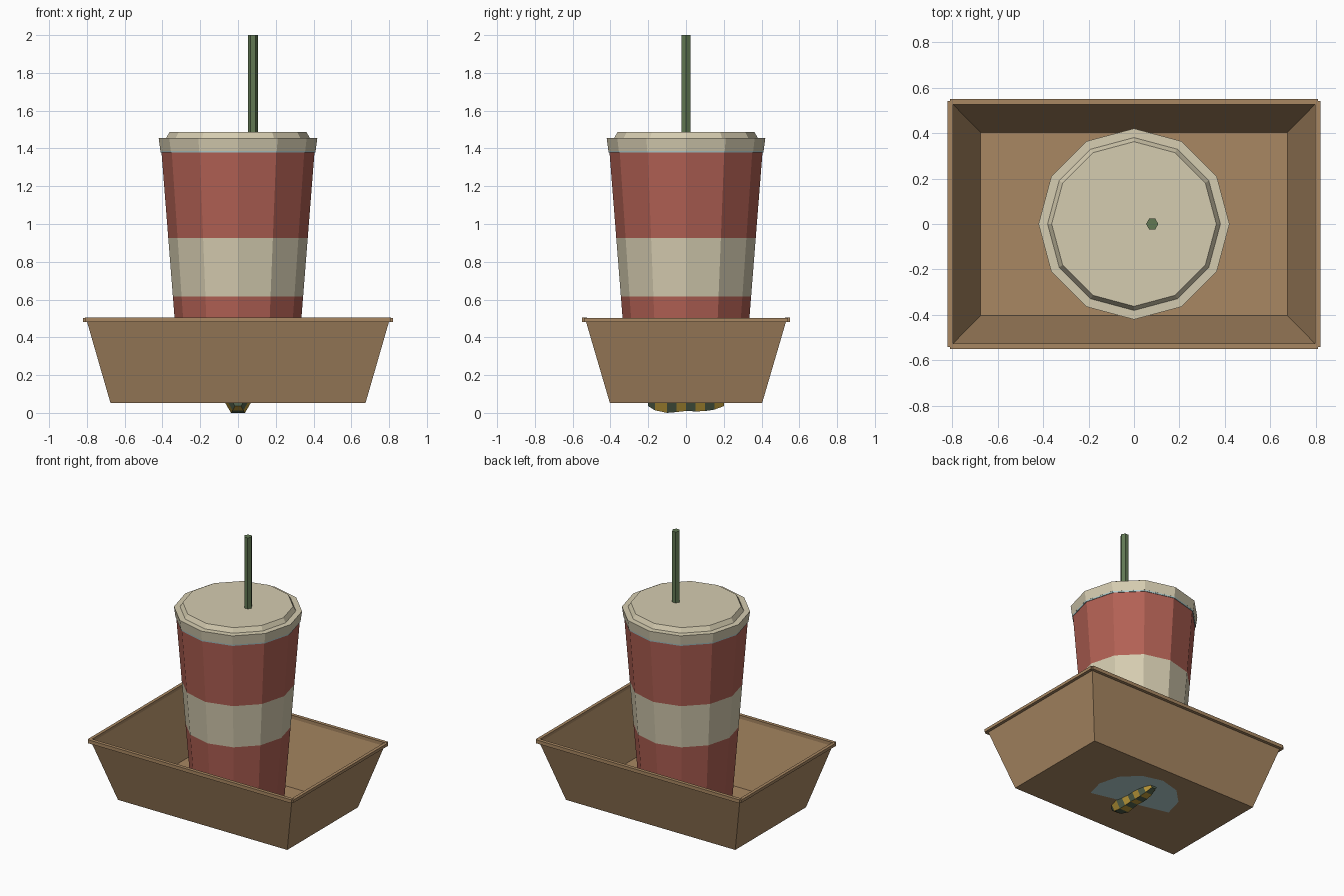
import bpy, bmesh, math
from mathutils import Vector

if "Cube" in bpy.data.objects:
    bpy.data.objects.remove(bpy.data.objects["Cube"])


def colour(name, r, g, b):
    def lin(c):
        c /= 255
        return c / 12.92 if c < 0.04045 else ((c + 0.055) / 1.055) ** 2.4
    m = bpy.data.materials.new(name)
    m.diffuse_color = (lin(r), lin(g), lin(b), 1)
    m.use_nodes = True
    m.node_tree.nodes["Principled BSDF"].inputs["Base Color"].default_value = m.diffuse_color
    return m


TAN = colour("cardboard tan", 168, 135, 98)
RED = colour("cup red", 178, 97, 84)
CREAM = colour("cream", 213, 204, 176)
GREEN = colour("straw green", 98, 121, 84)
PALE = colour("pale blue", 180, 208, 208)
GOLD = colour("gold", 196, 160, 60)
DARK = colour("dark green", 84, 100, 78)


def finish(bm, name, mats, normals=True):
    if normals:
        bmesh.ops.recalc_face_normals(bm, faces=bm.faces)
    me = bpy.data.meshes.new(name)
    bm.to_mesh(me)
    bm.free()
    for m in mats:
        me.materials.append(m)
    ob = bpy.data.objects.new(name, me)
    bpy.context.collection.objects.link(ob)
    return ob


def bridge(bm, rings, rule=lambda i, j: 0):
    """Join successive vertex rings with quads coloured by rule(ring, side)."""
    n = len(rings[0])
    for i in range(len(rings) - 1):
        for j in range(n):
            k = (j + 1) % n
            f = bm.faces.new((rings[i][j], rings[i][k], rings[i + 1][k], rings[i + 1][j]))
            f.material_index = rule(i, j)


def turned(name, profile, sides, mats, bands=None, centre=(0, 0), cap_bottom=True, cap_top=True):
    """Faceted turned shape from (radius, z) pairs; bands gives a colour per step."""
    bm = bmesh.new()
    rings = [[bm.verts.new((centre[0] + r * math.cos(2 * math.pi * j / sides),
                            centre[1] + r * math.sin(2 * math.pi * j / sides), z))
              for j in range(sides)] for r, z in profile]
    bridge(bm, rings, lambda i, j: bands[i] if bands else 0)
    if cap_bottom:
        bm.faces.new(rings[0])
    if cap_top:
        bm.faces.new(rings[-1])
    return finish(bm, name, mats)


def box(name, lo, hi, mat):
    bm = bmesh.new()
    bmesh.ops.create_cube(bm, size=1)
    for v in bm.verts:
        v.co = Vector([(a + b) / 2 + c * (b - a) for a, b, c in zip(lo, hi, v.co)])
    return finish(bm, name, [mat])


# Tray: thin sloping walls around a flat floor
bm = bmesh.new()
corners = [(-1, -1), (1, -1), (1, 1), (-1, 1)]
rings = [[bm.verts.new((sx * w, sy * d, z)) for sx, sy in corners]
         for w, d, z in ((0.675, 0.403, 0.052), (0.80, 0.53, 0.485))]
bridge(bm, rings)
bm.faces.new(rings[0])
finish(bm, "tray", [TAN])

# Tray rim: four bars with slightly stepped corners
for s, side in ((-1, "front"), (1, "back")):
    y = sorted((s * 0.525, s * 0.55))
    box("tray_rim_" + side, (-0.81, y[0], 0.48), (0.81, y[1], 0.505), TAN)
for s, side in ((-1, "left"), (1, "right")):
    x = sorted((s * 0.797, s * 0.82))
    box("tray_rim_" + side, (x[0], -0.54, 0.482), (x[1], 0.54, 0.503), TAN)

# Cup: tapered body with a cream band and a pale lip under the lid
def cup_r(z):
    return 0.30 + (z - 0.05) * 0.079

turned("cup", [(cup_r(z), z) for z in (0.054, 0.617, 0.925, 1.38)], 12,
       [RED, CREAM], [0, 1, 0], cap_bottom=False)
turned("cup_lip", [(0.409, 1.378), (0.411, 1.39)], 12, [PALE])

# Lid: flared skirt, flat shoulder and raised top
turned("lid", [(0.411, 1.387), (0.42, 1.455), (0.38, 1.456), (0.362, 1.488)], 12, [CREAM])

# Straw
turned("straw", [(0.027, 1.40), (0.027, 2.0)], 6, [GREEN], centre=(0.08, 0))

# Exposed part of the cup base showing through the tray underside
bm = bmesh.new()
bmesh.ops.create_circle(bm, cap_ends=True, segments=12, radius=0.295)
bmesh.ops.translate(bm, verts=bm.verts, vec=(0, 0, 0.0495))
bmesh.ops.bisect_plane(bm, geom=bm.verts[:] + bm.edges[:] + bm.faces[:],
                       plane_co=(0, -0.07, 0), plane_no=(-0.237, -1, 0), clear_outer=True)
for f in bm.faces:
    f.normal_update()
    if f.normal.z > 0:
        f.normal_flip()
finish(bm, "cup_base", [PALE], normals=False)

# Striped lump poking out below the tray: a bumpy six-sided tube along y
bm = bmesh.new()
spine = [(-0.20, 0.030), (-0.165, 0.055), (-0.10, 0.071), (-0.05, 0.066), (0.0, 0.059),
         (0.05, 0.062), (0.10, 0.060), (0.15, 0.051), (0.20, 0.030)]
rings = [[bm.verts.new((1.03 * r * math.cos(j * math.pi / 3), y,
                        0.0615 + r * math.sin(j * math.pi / 3)))
          for j in range(6)] for y, r in spine]
bridge(bm, rings, lambda i, j: (i + j) % 2)
for ring in (rings[0], rings[-1]):
    bm.faces.new(ring).material_index = 1
finish(bm, "striped_lump", [GOLD, DARK])
